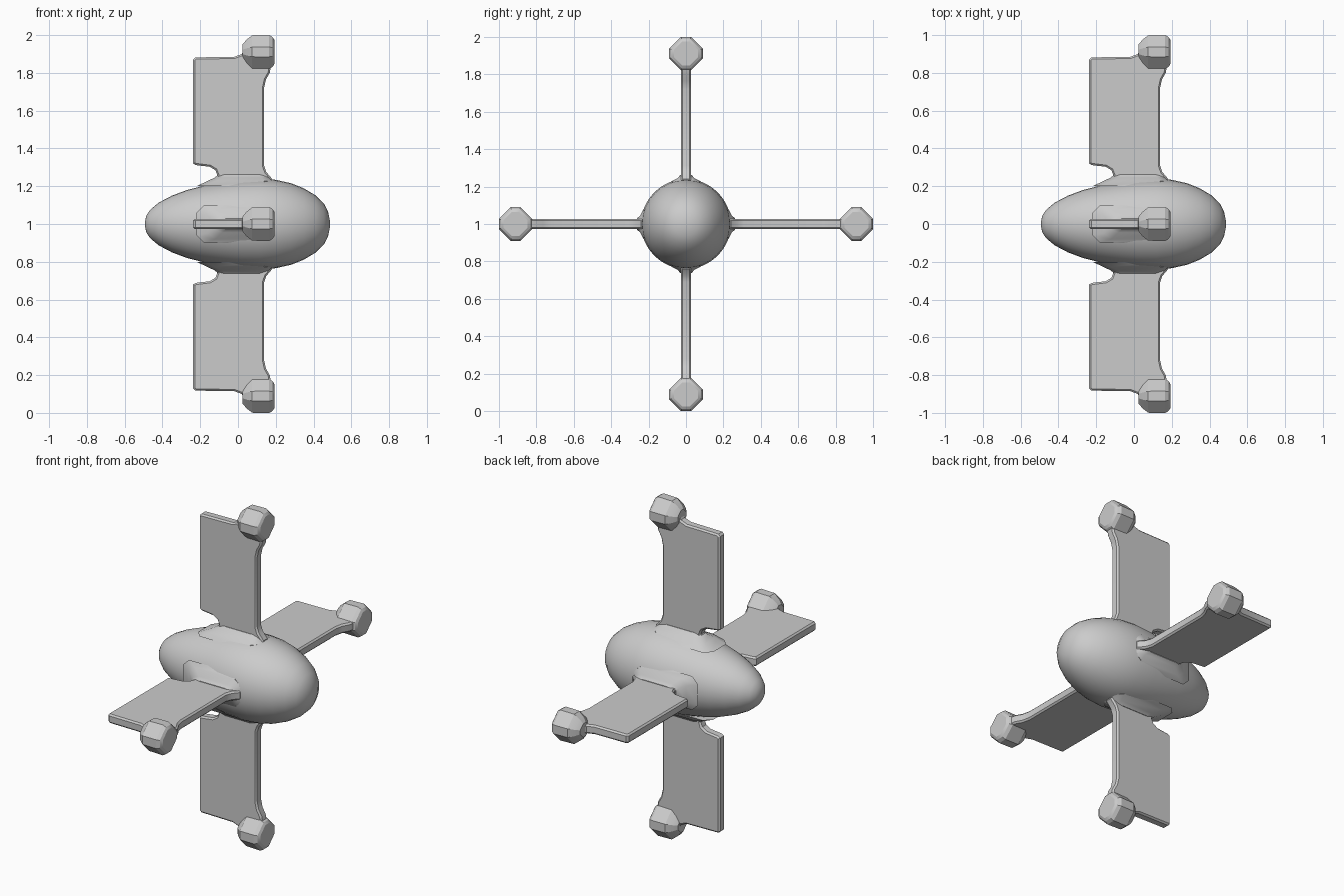
import bpy, bmesh, math
from mathutils import Matrix, Vector

cube = bpy.data.objects.get("Cube")
if cube:
    bpy.data.objects.remove(cube)

grey = bpy.data.materials.new("plain_grey")
grey.use_nodes = True
colour = (0.6, 0.6, 0.6, 1)
grey.diffuse_color = colour
grey.node_tree.nodes["Principled BSDF"].inputs["Base Color"].default_value = colour
CENTRE = Matrix.Translation((0, 0, 1))


def finish(name, bm, matrix, angle=30):
    bmesh.ops.recalc_face_normals(bm, faces=bm.faces)
    bm.transform(matrix)
    mesh = bpy.data.meshes.new(name)
    bm.to_mesh(mesh)
    bm.free()
    mesh.materials.append(grey)
    ob = bpy.data.objects.new(name, mesh)
    bpy.context.collection.objects.link(ob)
    bpy.ops.object.select_all(action="DESELECT")
    ob.select_set(True)
    bpy.context.view_layer.objects.active = ob
    bpy.ops.object.shade_smooth_by_angle(angle=math.radians(angle))
    return ob


def loft(bm, rings):
    """Skin a list of closed rings and cap both ends."""
    rows = [[bm.verts.new(p) for p in ring] for ring in rings]
    n = len(rows[0])
    for a, b in zip(rows, rows[1:]):
        for i in range(n):
            j = (i + 1) % n
            bm.faces.new((a[i], a[j], b[j], b[i]))
    bm.faces.new(rows[0])
    bm.faces.new(rows[-1])


# Egg-shaped body, turned around the long x axis
profile = [(-.492, .015), (-.485, .045), (-.465, .075), (-.42, .113), (-.35, .15),
           (-.27, .18), (-.18, .203), (-.08, .221), (.02, .235), (.12, .24),
           (.2, .234), (.28, .216), (.35, .188), (.41, .152), (.455, .108),
           (.477, .065), (.486, .02)]
SIDES = 32
bm = bmesh.new()
loft(bm, [[(x, r * math.cos(math.tau * i / SIDES), r * math.sin(math.tau * i / SIDES))
           for i in range(SIDES)] for x, r in profile])
finish("body", bm, CENTRE, 40)


# Flat fin with a notched root and an arm sweeping out to the pod
outline = [(-.16, .18), (-.15, .225), (-.12, .24), (-.11, .26), (-.12, .285), (-.15, .303),
           (-.225, .312), (-.237, .32), (-.237, .87), (-.225, .882), (-.02, .885),
           (.02, .9), (.045, .945), (.12, .96), (.175, .84), (.168, .8),
           (.148, .765), (.138, .72), (.138, .31), (.15, .275), (.18, .24), (.18, .18)]


def make_fin(name, matrix):
    bm = bmesh.new()
    half = .027
    face = bm.faces.new([bm.verts.new((x, -half, z)) for x, z in outline])
    moved = bmesh.ops.extrude_face_region(bm, geom=[face])["geom"]
    bmesh.ops.translate(bm, vec=(0, half * 2, 0),
                        verts=[v for v in moved if isinstance(v, bmesh.types.BMVert)])
    rims = [e for e in bm.edges if abs(e.verts[0].co.y - e.verts[1].co.y) < .001]
    bmesh.ops.bevel(bm, geom=rims, offset=.009, segments=1, affect="EDGES")
    finish(name, bm, matrix)


# Low fairing that blends the fin root into the body
def make_fairing(name, matrix):
    bm = bmesh.new()
    levels = [(-.22, .16, .1, .2), (-.16, .18, .08, .228),
              (-.125, .165, .045, .245), (-.1, .14, .03, .263)]
    loft(bm, [[(x0, -w * .6, z), (x0 + .04, -w, z), (x1 - .04, -w, z), (x1, -w * .6, z),
               (x1, w * .6, z), (x1 - .04, w, z), (x0 + .04, w, z), (x0, w * .6, z)]
              for x0, x1, w, z in levels])
    finish(name, bm, matrix, 40)


# Tip pod: a diamond with blunt corners and chamfered ends
def make_pod(name, matrix):
    bm = bmesh.new()
    a, b = .09, .026
    section = [(a, -b), (a, b), (b, a), (-b, a), (-a, b), (-a, -b), (-b, -a), (b, -a)]
    loft(bm, [[(x, y * s, .911 + z * s) for y, z in section]
              for x, s in [(.025, .45), (.045, .72), (.075, .98), (.165, 1),
                           (.183, .88), (.192, .72)]])
    finish(name, bm, matrix, 25)


for side, turn in [("top", 0), ("front", 90), ("bottom", 180), ("back", 270)]:
    place = CENTRE @ Matrix.Rotation(math.radians(turn), 4, "X")
    make_fin(side + "_fin", place)
    make_fairing(side + "_fairing", place)
    make_pod(side + "_pod", place)
